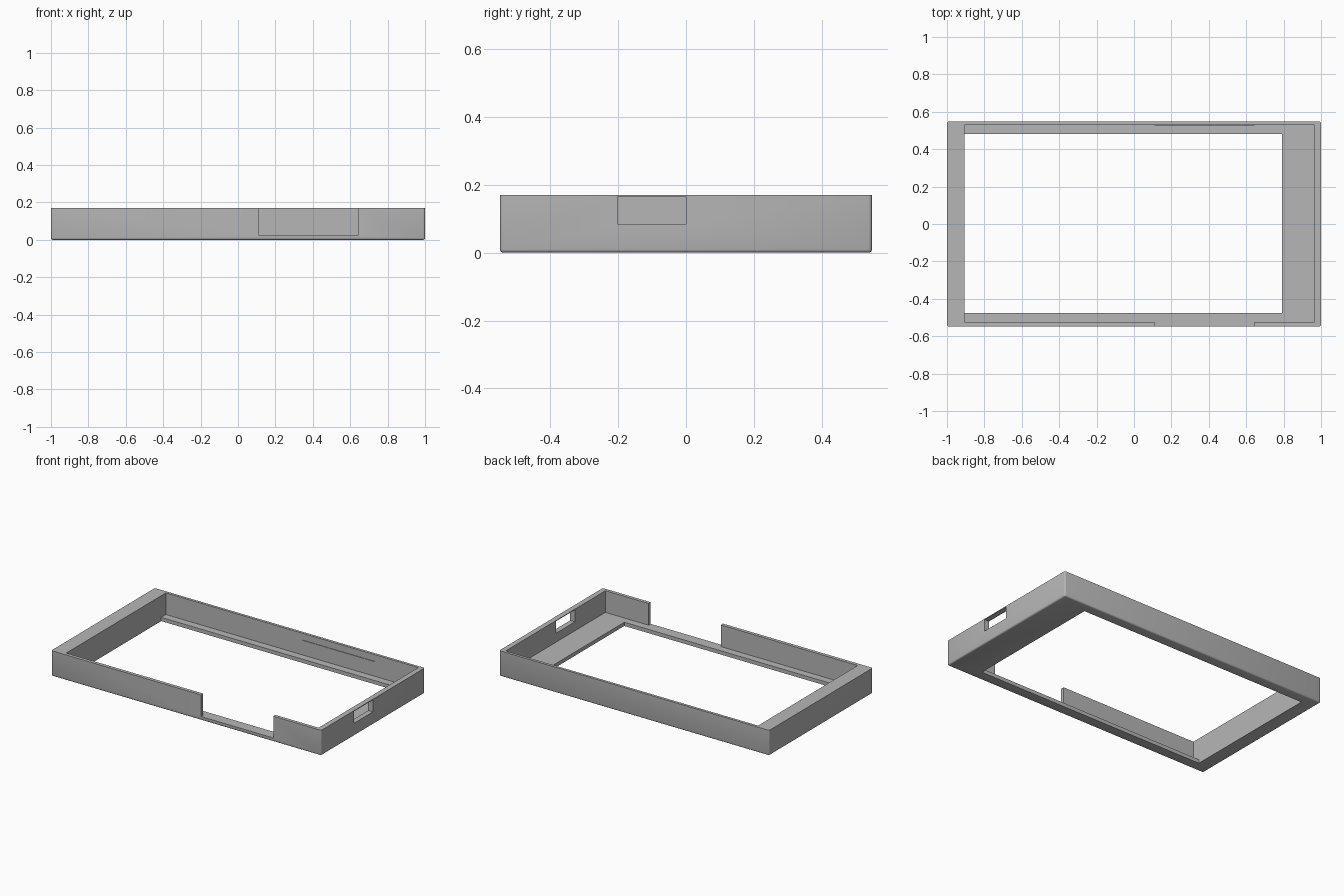
import bpy
import bmesh
from math import radians

if "Cube" in bpy.data.objects:
    bpy.data.objects.remove(bpy.data.objects["Cube"])

grey = bpy.data.materials.new("plain_grey")
grey.use_nodes = True
colour = (0.47, 0.47, 0.47, 1)
grey.diffuse_color = colour
grey.node_tree.nodes["Principled BSDF"].inputs["Base Color"].default_value = colour


def box(name, x, y, z, rounding=0):
    """Box from (min, max) pairs; rounding softens every edge except the top rim."""
    bm = bmesh.new()
    bmesh.ops.create_cube(bm, size=1)
    for v in bm.verts:
        v.co = [lo + (c + 0.5) * (hi - lo) for c, (lo, hi) in zip(v.co, (x, y, z))]
    if rounding:
        edges = [e for e in bm.edges if min(v.co.z for v in e.verts) < z[1] - 0.001]
        bmesh.ops.bevel(bm, geom=edges, offset=rounding, segments=3,
                        profile=0.5, affect='EDGES')
    mesh = bpy.data.meshes.new(name)
    bm.to_mesh(mesh)
    bm.free()
    mesh.materials.append(grey)
    obj = bpy.data.objects.new(name, mesh)
    bpy.context.collection.objects.link(obj)
    return obj


def cut(target, name, x, y, z):
    """Subtract a box from the target and discard the cutter."""
    cutter = box(name, x, y, z)
    cutter.hide_render = True
    mod = target.modifiers.new(name, 'BOOLEAN')
    mod.operation = 'DIFFERENCE'
    mod.solver = 'EXACT'
    mod.object = cutter
    bpy.context.view_layer.objects.active = target
    bpy.ops.object.modifier_apply(modifier=name)
    bpy.data.objects.remove(cutter)


FLOOR = 0.025
TOP = 0.17

# Bezel body: solid block with softened corners and bottom edge
frame = box("bezel_frame", (-1, 1), (-0.548, 0.548), (0, TOP), rounding=0.01)

# Shallow tray, screen opening, front notch and side port
cut(frame, "tray_cutter", (-0.905, 0.965), (-0.525, 0.53), (FLOOR, 0.3))
cut(frame, "opening_cutter", (-0.905, 0.79), (-0.475, 0.48), (-0.1, 0.1))
cut(frame, "notch_cutter", (0.11, 0.645), (-0.7, -0.5), (FLOOR, 0.3))
cut(frame, "port_cutter", (0.9, 1.1), (-0.202, 0), (0.085, 0.165))

# Fine retaining ridge on the inside of the back wall
box("back_ridge", (0.11, 0.645), (0.526, 0.531), (0.12, 0.125))

# Smooth rounded edges, keep flat faces crisp
bpy.ops.object.select_all(action='DESELECT')
frame.select_set(True)
bpy.context.view_layer.objects.active = frame
bpy.ops.object.shade_smooth_by_angle(angle=radians(35))
